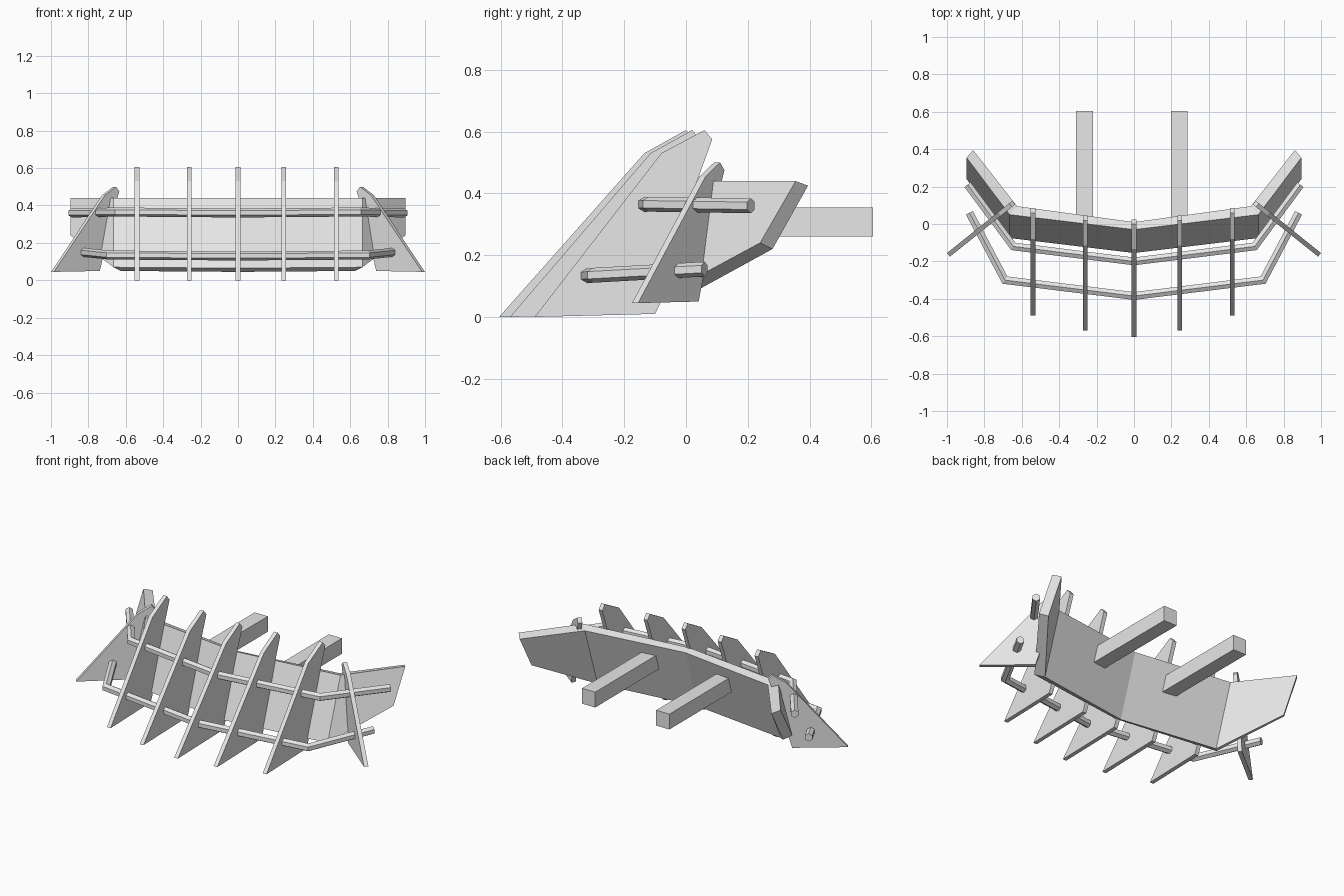
import bpy
import bmesh
from math import sin, cos, pi
from mathutils import Vector

cube = bpy.data.objects.get("Cube")
if cube:
    bpy.data.objects.remove(cube, do_unlink=True)

steel = bpy.data.materials.new("grey_steel")
steel.use_nodes = True
GREY = (0.8, 0.8, 0.8, 1)
steel.diffuse_color = GREY
steel.node_tree.nodes["Principled BSDF"].inputs["Base Color"].default_value = GREY


def loft(name, rings):
    """Skin a list of equal-length rings and cap both ends."""
    bm = bmesh.new()
    loops = [[bm.verts.new(p) for p in ring] for ring in rings]
    n = len(loops[0])
    for a, b in zip(loops, loops[1:]):
        for i in range(n):
            j = (i + 1) % n
            bm.faces.new((a[i], a[j], b[j], b[i]))
    bm.faces.new(loops[0])
    bm.faces.new(loops[-1])
    bmesh.ops.recalc_face_normals(bm, faces=bm.faces)
    mesh = bpy.data.meshes.new(name)
    bm.to_mesh(mesh)
    bm.free()
    mesh.materials.append(steel)
    obj = bpy.data.objects.new(name, mesh)
    bpy.context.collection.objects.link(obj)
    return obj


def mirrored(half):
    """Extend rings running from the middle to +x over to -x."""
    other = [[(-x, y, z) for x, y, z in ring] for ring in reversed(half[1:])]
    return other + half


def plate(name, outline, thickness, origin, along):
    """Upright plate: outline is (distance along, height)."""
    along = Vector(along).normalized()
    side = Vector((-along.y, along.x, 0)) * thickness / 2
    base = [Vector(origin) + along * u + Vector((0, 0, z)) for u, z in outline]
    loft(name, [[p - side for p in base], [p + side for p in base]])


# Leaning blade with swept wings: front x, y, back x, y, lean, bottom height
stations = [
    (0, -0.03, 0, 0.01, 0.125, 0.045),
    (0.665, 0.05, 0.625, 0.095, 0.125, 0.05),
    (0.895, 0.355, 0.86, 0.395, 0.115, 0.22),
]
blade = []
for fx, fy, bx, by, lean, low in stations:
    blade.append([(fx, fy, 0.44), (bx, by, 0.425),
                  (bx, by - lean, low), (fx, fy - lean, low + 0.02)])
loft("blade", mirrored(blade))

# Straight teeth: x, tip y, shoulder y, shift of the back edge
teeth = [
    (-0.54, -0.49, -0.08, 0.06),
    (-0.26, -0.57, -0.115, 0.02),
    (0, -0.605, -0.135, 0),
    (0.245, -0.57, -0.115, 0.02),
    (0.525, -0.49, -0.08, 0.06),
]
for number, (x, tip, shoulder, d) in enumerate(teeth, 1):
    outline = [(tip, 0), (shoulder, 0.53), (d, 0.605), (d + 0.025, 0.575),
               (d - 0.025, 0.437), (d - 0.145, 0.04), (d - 0.16, 0.01)]
    plate(f"tooth_{number}", outline, 0.025, (x, 0, 0), (0, 1, 0))

# Angled teeth at both ends
end_outline = [(0, 0.045), (0.35, 0.455), (0.425, 0.5),
               (0.448, 0.475), (0.43, 0.43), (0.314, 0.05)]
for label, s in (("left", 1), ("right", -1)):
    plate(f"{label}_end_tooth", end_outline, 0.025,
          (s * 0.992, -0.165, 0), (-s * 0.35, 0.28, 0))


# Six-sided cross bars, mitred at each bend
def bar(name, path, radius):
    half = []
    points = [Vector(p) for p in path]
    directions = [(b - a).normalized() for a, b in zip(points, points[1:])]
    for i, p in enumerate(points):
        if i == 0:
            out, stretch = Vector((0, 1, 0)), 1
        else:
            a, b = directions[i - 1], directions[min(i, len(directions) - 1)]
            t = (a + b).normalized()
            out = Vector((-t.y, t.x, 0)).normalized()
            stretch = 1 / t.dot(a)
        ring = []
        for k in range(6):
            angle = k * pi / 3 + pi / 6
            ring.append(p + out * cos(angle) * radius * stretch
                        + Vector((0, 0, sin(angle) * radius)))
        half.append([tuple(v) for v in ring])
    loft(name, mirrored(half))


bar("upper_bar", [(0, -0.2, 0.36), (0.645, -0.12, 0.365), (0.89, 0.21, 0.36)], 0.024)
bar("lower_bar", [(0, -0.385, 0.13), (0.69, -0.3, 0.135), (0.88, 0.06, 0.155)], 0.024)

# Mounting arms behind the blade
for label, x in (("left", 0.242), ("right", -0.265)):
    section = [(x - 0.045, 0.26), (x + 0.045, 0.26), (x + 0.045, 0.355), (x - 0.045, 0.355)]
    loft(f"{label}_mounting_arm", [[(px, y, pz) for px, pz in section] for y in (-0.02, 0.605)])
